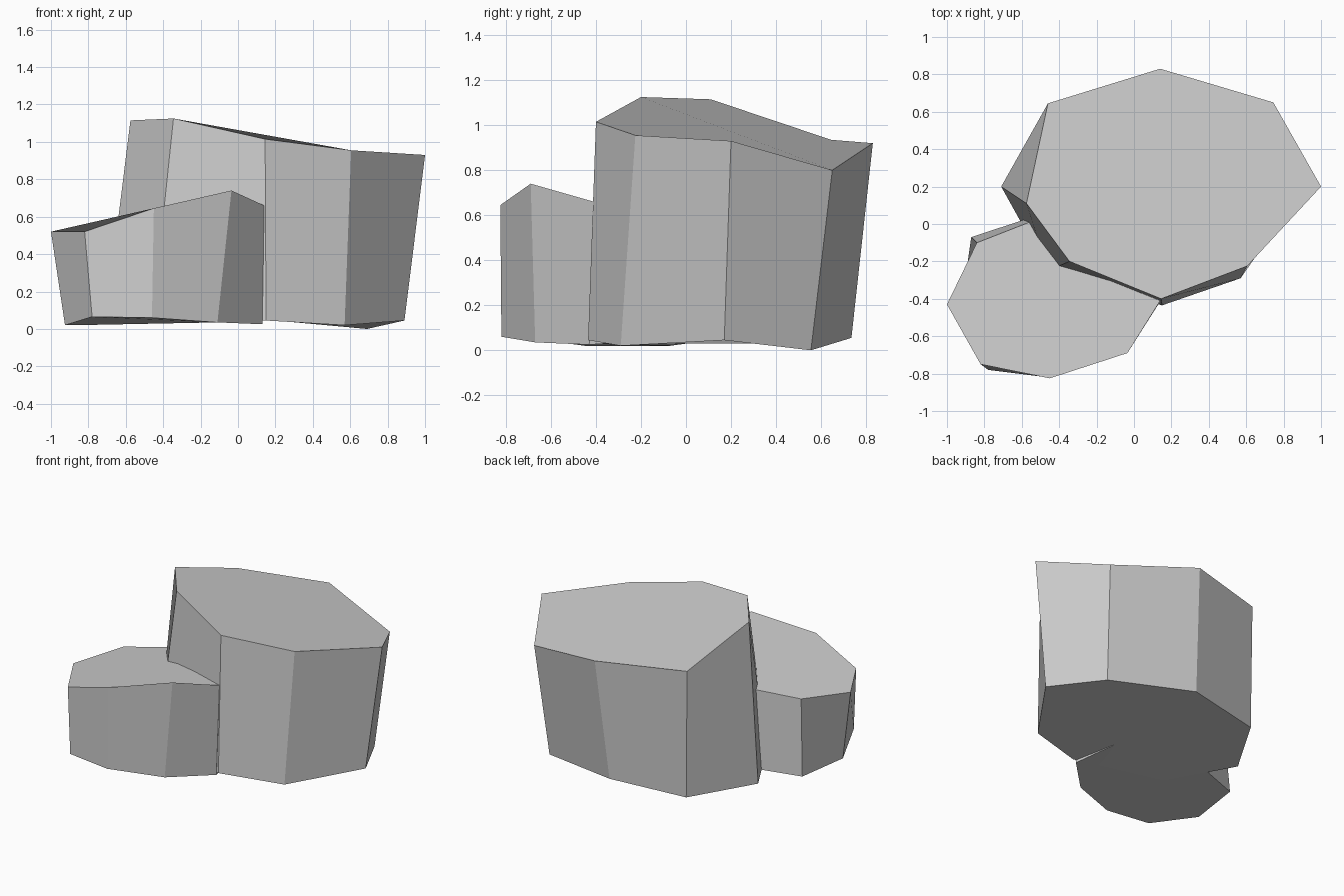
import bpy
import bmesh

cube = bpy.data.objects.get("Cube")
if cube:
    bpy.data.objects.remove(cube, do_unlink=True)

# Single stone colour
stone = bpy.data.materials.new("stone_grey")
stone.use_nodes = True
grey = (0.61, 0.61, 0.61, 1)
stone.diffuse_color = grey
stone.node_tree.nodes["Principled BSDF"].inputs["Base Color"].default_value = grey


def make_rock(name, top, bottom):
    """Faceted rock: two matching counter-clockwise rings, capped and joined."""
    bm = bmesh.new()
    upper = [bm.verts.new(p) for p in top]
    lower = [bm.verts.new(p) for p in bottom]
    bm.faces.new(upper)
    bm.faces.new(lower[::-1])
    count = len(upper)
    for i in range(count):
        j = (i + 1) % count
        bm.faces.new((lower[j], upper[j], upper[i], lower[i]))
    mesh = bpy.data.meshes.new(name)
    bm.to_mesh(mesh)
    bm.free()
    mesh.materials.append(stone)
    rock = bpy.data.objects.new(name, mesh)
    bpy.context.collection.objects.link(rock)
    return rock


# Tall rock, sloping crown and slightly leaning sides
make_rock(
    "large_rock",
    top=[(0.14, 0.83, 0.92), (-0.46, 0.645, 0.935), (-0.575, 0.11, 1.115),
         (-0.345, -0.20, 1.125), (0.145, -0.40, 1.015), (0.605, -0.225, 0.955),
         (1.0, 0.20, 0.93), (0.745, 0.65, 0.80)],
    bottom=[(0.09, 0.735, 0.055), (-0.45, 0.64, 0.03), (-0.71, 0.20, 0.03),
            (-0.46, -0.25, 0.03), (0.15, -0.435, 0.045), (0.57, -0.29, 0.02),
            (0.89, 0.17, 0.045), (0.69, 0.555, 0)])

# Low rock, its inner side buried in the tall one
make_rock(
    "small_rock",
    top=[(-0.84, -0.10, 0.555), (-1.0, -0.43, 0.52), (-0.82, -0.75, 0.52),
         (-0.45, -0.825, 0.645), (-0.035, -0.69, 0.74), (0.14, -0.41, 0.66),
         (0.05, -0.05, 0.63), (-0.2, 0.15, 0.63)],
    bottom=[(-0.87, -0.07, 0.02), (-0.925, -0.45, 0.02), (-0.78, -0.78, 0.065),
            (-0.46, -0.82, 0.06), (-0.11, -0.67, 0.035), (0.13, -0.43, 0.025),
            (0.05, -0.05, 0.05), (-0.2, 0.15, 0.05)])
